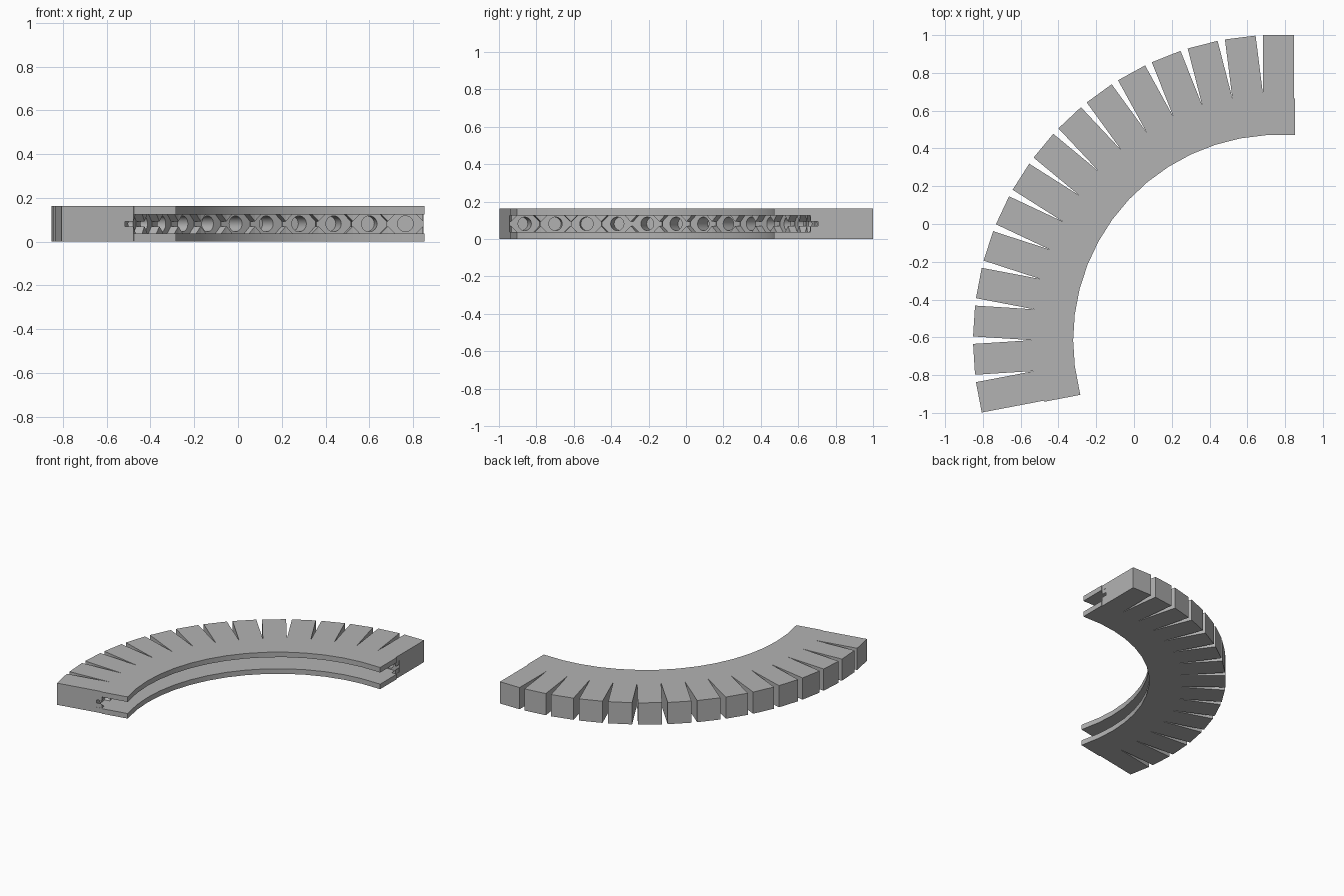
import bpy, bmesh, math

if "Cube" in bpy.data.objects:
    bpy.data.objects.remove(bpy.data.objects["Cube"], do_unlink=True)

CX, CY = 0.765, -0.615            # centre of the arc
COUNT, STEP = 15, 7.2             # segments and degrees between them
R_IN, R_LIP, R_WALL, R_TIP, R_OUT = 1.085, 1.28, 1.32, 1.30, 1.615
HEIGHT, Z_LOW, Z_HIGH = 0.163, 0.038, 0.125
TAN = math.tan(math.radians(STEP / 2))
HALF = R_TIP * TAN                # half width of a tooth
END = HALF + 0.006                # inner band stands slightly proud at both ends

grey = bpy.data.materials.new("light_grey")
grey.use_nodes = True
colour = (0.45, 0.45, 0.45, 1)
grey.diffuse_color = colour
grey.node_tree.nodes["Principled BSDF"].inputs["Base Color"].default_value = colour


def place(i, u, r):
    """Point of segment i: u along the arc, r away from its centre."""
    a = math.radians(90 + STEP * i)
    return (CX + r * math.cos(a) - u * math.sin(a),
            CY + r * math.sin(a) + u * math.cos(a))


def add_prism(bm, loop, offset):
    """Close a solid between a loop of 3D points and its shifted copy."""
    low = [bm.verts.new(p) for p in loop]
    high = [bm.verts.new([p[k] + offset[k] for k in range(3)]) for p in loop]
    bm.faces.new(low[::-1])
    bm.faces.new(high)
    n = len(loop)
    for k in range(n):
        bm.faces.new((low[k], low[(k + 1) % n], high[(k + 1) % n], high[k]))


def finish(bm, name):
    bmesh.ops.recalc_face_normals(bm, faces=bm.faces)
    mesh = bpy.data.meshes.new(name)
    bm.to_mesh(mesh)
    bm.free()
    obj = bpy.data.objects.new(name, mesh)
    bpy.context.collection.objects.link(obj)
    mesh.materials.append(grey)
    return obj


def arc(r, end):
    """Faceted arc whose flats face the centre."""
    return ([place(0, -end, r)] + [place(i, r * TAN, r) for i in range(COUNT - 1)]
            + [place(COUNT - 1, end, r)])


last = COUNT - 1

# Toothed body outline: inner arc, end step, then teeth back to the start
outline = arc(R_IN, END) + [place(last, END, R_LIP), place(last, HALF, R_LIP)]
for i in reversed(range(COUNT)):
    outline += [place(i, HALF, R_OUT), place(i, -HALF, R_OUT)]
    if i:
        outline.append(place(i, -HALF, R_TIP))
outline += [place(0, -HALF, R_LIP), place(0, -END, R_LIP)]
bm = bmesh.new()
add_prism(bm, [(x, y, 0) for x, y in outline], (0, 0, HEIGHT))
body = finish(bm, "toothed_arch")

# Groove that runs along the inner side and out of both ends
bm = bmesh.new()
ring = arc(R_IN - 0.1, END + 0.1) + arc(R_WALL, END + 0.1)[::-1]
add_prism(bm, [(x, y, Z_LOW) for x, y in ring], (0, 0, Z_HIGH - Z_LOW))
groove = finish(bm, "groove_cutter")

# Round socket in the middle of each tooth
bm = bmesh.new()
mid = (Z_LOW + Z_HIGH) / 2
for i in range(COUNT):
    circle = []
    for k in range(24):
        t = math.tau * k / 24
        x, y = place(i, 0.036 * math.cos(t), R_WALL - 0.01)
        circle.append((x, y, mid + 0.036 * math.sin(t)))
    a, b = place(i, 0, 0), place(i, 0, 0.11)
    add_prism(bm, circle, (b[0] - a[0], b[1] - a[1], 0))
sockets = finish(bm, "socket_cutter")

for cutter in (groove, sockets):
    cutter.hide_render = True
    mod = body.modifiers.new(cutter.name, 'BOOLEAN')
    mod.operation = 'DIFFERENCE'
    mod.solver = 'EXACT'
    mod.object = cutter
bpy.context.view_layer.update()
graph = bpy.context.evaluated_depsgraph_get()
cut_mesh = bpy.data.meshes.new_from_object(body.evaluated_get(graph))
body.modifiers.clear()
body.data = cut_mesh
for cutter in (groove, sockets):
    bpy.data.objects.remove(cutter, do_unlink=True)

# Triangular corner gussets against the groove wall
bm = bmesh.new()
LEG, EDGE = 0.032, R_LIP * TAN
for i in range(COUNT):
    a, b = place(i, 0, R_LIP), place(i, 0, R_WALL + 0.005)
    shift = (b[0] - a[0], b[1] - a[1], 0)
    for side in (-1, 1):
        for z, up in ((Z_LOW, 1), (Z_HIGH, -1)):
            corner = [(EDGE, 0), (EDGE - LEG, 0), (EDGE, LEG)]
            add_prism(bm, [(*place(i, side * u, R_LIP), z + up * h) for u, h in corner], shift)
gussets = finish(bm, "groove_gussets")

# Smooth the inner curve and sockets, keep hard edges
bpy.ops.object.select_all(action='DESELECT')
body.select_set(True)
bpy.context.view_layer.objects.active = body
bpy.ops.object.shade_smooth_by_angle(angle=math.radians(30))
